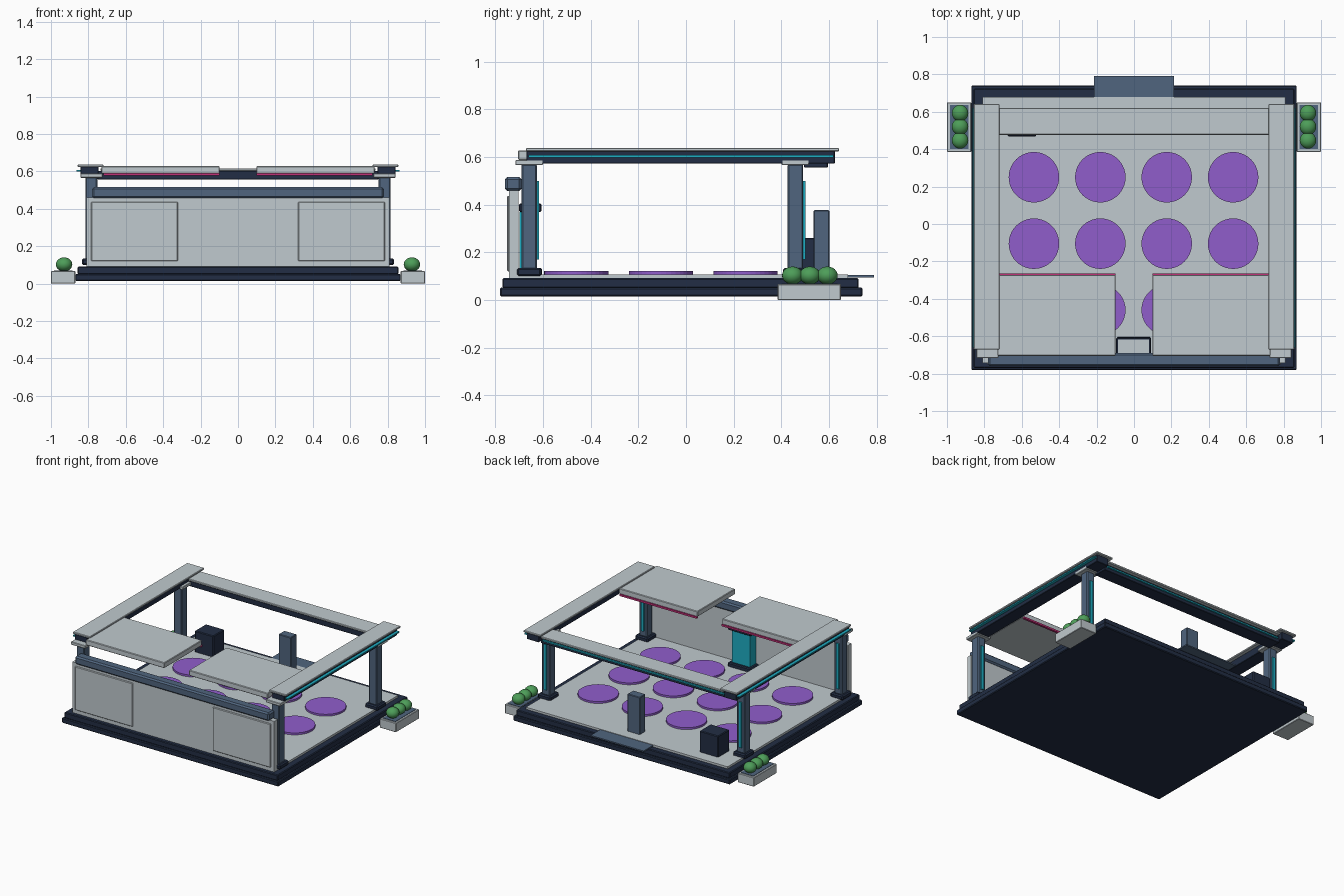
import bpy, bmesh

cube = bpy.data.objects.get("Cube")
if cube:
    bpy.data.objects.remove(cube, do_unlink=True)


def material(name, rgb):
    m = bpy.data.materials.new(name)
    m.use_nodes = True
    m.diffuse_color = (*rgb, 1)
    m.node_tree.nodes["Principled BSDF"].inputs["Base Color"].default_value = (*rgb, 1)
    return m


LIGHT = material("pale_grey", (0.53, 0.59, 0.62))
NAVY = material("dark_navy", (0.016, 0.027, 0.058))
SLATE = material("slate_blue", (0.08, 0.13, 0.21))
CYAN = material("cyan_glow", (0.013, 0.42, 0.55))
PURPLE = material("purple", (0.28, 0.11, 0.6))
PINK = material("magenta", (0.55, 0.03, 0.19))
GREEN = material("leaf_green", (0.075, 0.34, 0.1))


def finish(name, bm, mat):
    mesh = bpy.data.meshes.new(name)
    bm.to_mesh(mesh)
    bm.free()
    mesh.materials.append(mat)
    ob = bpy.data.objects.new(name, mesh)
    bpy.context.collection.objects.link(ob)
    return ob


def box(name, xs, ys, zs, mat, bevel=0.0):
    """Box between pairs of limits, with optional chamfered edges."""
    bm = bmesh.new()
    bmesh.ops.create_cube(bm, size=1)
    for v in bm.verts:
        v.co = [(a + b) / 2 + c * (b - a) for c, (a, b) in zip(v.co, (xs, ys, zs))]
    if bevel:
        bmesh.ops.bevel(bm, geom=bm.edges[:], offset=bevel, segments=1, affect='EDGES')
    return finish(name, bm, mat)


def pair(name, xs, ys, zs, mat, bevel=0.0):
    """The same box on the left and, mirrored, on the right."""
    box("left_" + name, xs, ys, zs, mat, bevel)
    box("right_" + name, (-xs[1], -xs[0]), ys, zs, mat, bevel)


# Stepped base and floor
box("base_lower", (-0.87, 0.87), (-0.78, 0.74), (0.015, 0.052), NAVY, 0.005)
box("base_upper", (-0.857, 0.857), (-0.77, 0.725), (0.05, 0.092), NAVY, 0.005)
box("floor", (-0.81, 0.81), (-0.71, 0.68), (0.09, 0.107), LIGHT)
box("entrance_ramp", (-0.213, 0.213), (0.67, 0.79), (0.095, 0.104), SLATE)

# Grid of round floor pads
for row, y in enumerate((-0.46, -0.105, 0.25)):
    for col in range(4):
        bm = bmesh.new()
        bmesh.ops.create_cone(bm, cap_ends=True, segments=40, radius1=0.135,
                              radius2=0.135, depth=0.016)
        bmesh.ops.translate(bm, verts=bm.verts, vec=(-0.535 + col * 0.355, y, 0.113))
        finish(f"floor_pad_{row}_{col}", bm, PURPLE)

# Corner posts with feet, caps and light strips
for side, y in (("front", -0.658), ("rear", 0.459)):
    pair(side + "_post", (0.752, 0.815), (y - 0.033, y + 0.033), (0.12, 0.57), SLATE, 0.006)
    pair(side + "_post_foot", (0.733, 0.835), (y - 0.052, y + 0.052), (0.1, 0.135), NAVY, 0.008)
    pair(side + "_post_cap", (0.725, 0.842), (y - 0.058, y + 0.058), (0.566, 0.588), LIGHT, 0.003)
    pair(side + "_post_light", (0.773, 0.794), (y + 0.03, y + 0.042), (0.17, 0.5), CYAN)

# Roof side beams
pair("side_beam", (0.745, 0.842), (-0.67, 0.625), (0.572, 0.626), NAVY, 0.003)
pair("side_beam_cover", (0.72, 0.857), (-0.672, 0.642), (0.624, 0.638), LIGHT, 0.003)
pair("side_beam_light", (0.84, 0.863), (-0.66, 0.62), (0.599, 0.608), CYAN)

# Roof rear beam
box("rear_beam", (-0.75, 0.75), (0.495, 0.595), (0.556, 0.603), NAVY, 0.003)
box("rear_beam_cover", (-0.735, 0.735), (0.477, 0.62), (0.602, 0.617), LIGHT, 0.003)
box("rear_beam_light", (-0.73, 0.73), (0.594, 0.606), (0.578, 0.588), CYAN)

# Front canopies with glowing rear trim
pair("canopy", (0.098, 0.73), (-0.705, -0.272), (0.588, 0.628), LIGHT, 0.004)
pair("canopy_trim", (0.1, 0.72), (-0.28, -0.264), (0.578, 0.591), PINK)

# Front wall, raised panels and top rail
box("front_wall", (-0.81, 0.81), (-0.742, -0.702), (0.09, 0.46), LIGHT)
pair("wall_panel", (0.322, 0.785), (-0.751, -0.74), (0.12, 0.437), LIGHT, 0.004)
box("wall_rail", (-0.78, 0.78), (-0.76, -0.69), (0.457, 0.516), SLATE, 0.01)

# Kiosk behind the front wall
box("kiosk_foot", (-0.095, 0.09), (-0.702, -0.605), (0.1, 0.135), NAVY, 0.006)
box("kiosk_body", (-0.075, 0.07), (-0.698, -0.625), (0.13, 0.37), CYAN)
box("kiosk_head", (-0.095, 0.09), (-0.7, -0.607), (0.37, 0.405), NAVY, 0.004)
box("kiosk_top", (-0.085, 0.08), (-0.69, -0.617), (0.404, 0.412), LIGHT)

# Rear equipment
box("equipment_box", (-0.675, -0.525), (0.467, 0.595), (0.1, 0.26), NAVY, 0.005)
box("info_column", (-0.05, 0.05), (0.535, 0.602), (0.1, 0.377), SLATE, 0.004)

# Side planters with round shrubs
pair("planter", (0.87, 1.0), (0.385, 0.65), (0.0, 0.067), LIGHT, 0.003)
pair("planter_soil", (0.885, 0.985), (0.4, 0.635), (0.066, 0.07), SLATE)
for side, x in (("left", 0.93), ("right", -0.93)):
    for i in range(3):
        bm = bmesh.new()
        bmesh.ops.create_uvsphere(bm, u_segments=20, v_segments=12, radius=0.044)
        for v in bm.verts:
            v.co.z *= 0.85
        bmesh.ops.translate(bm, verts=bm.verts, vec=(x, 0.447 + i * 0.073, 0.103))
        for f in bm.faces:
            f.smooth = True
        finish(f"{side}_shrub_{i}", bm, GREEN)
